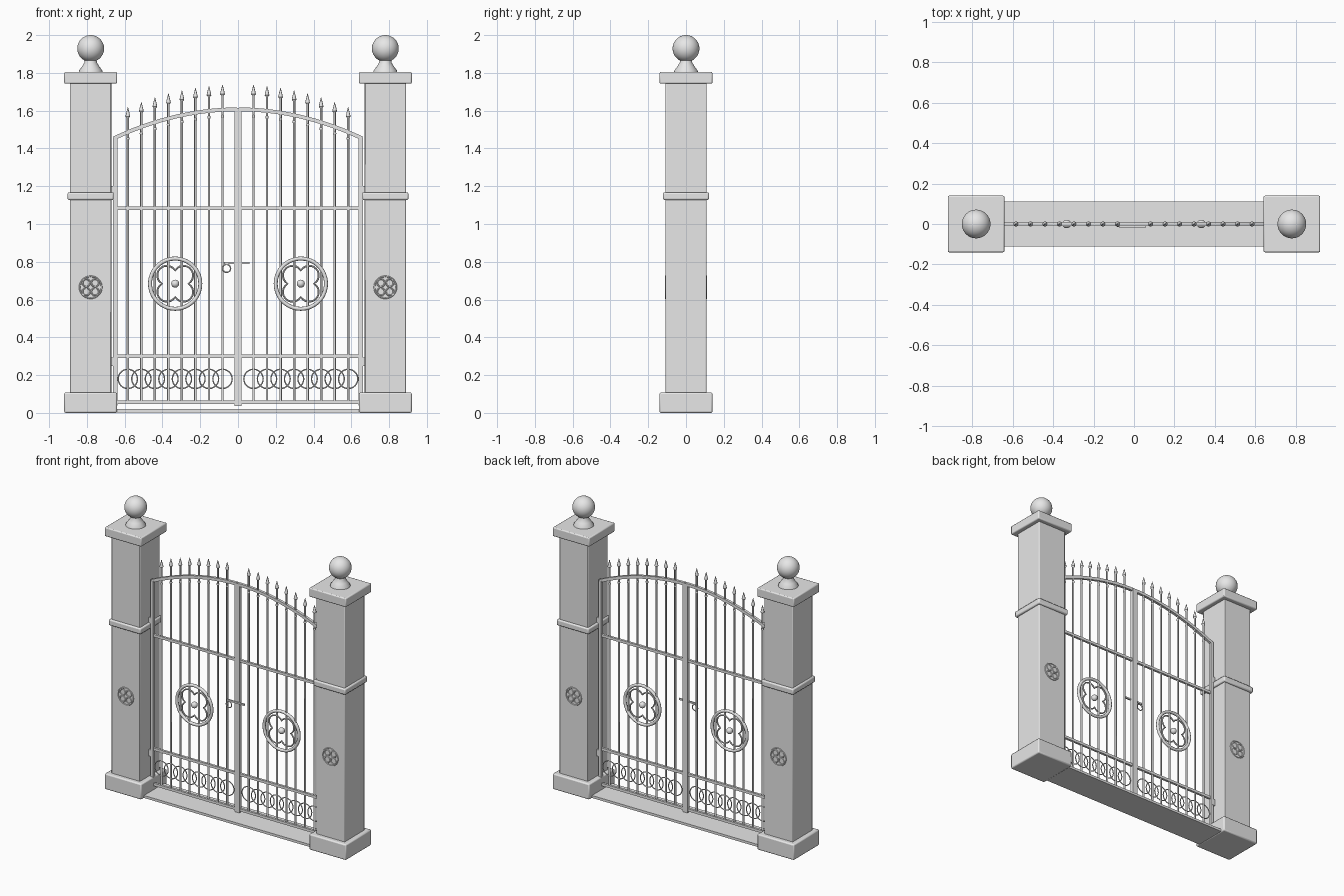
import bpy, bmesh, math
from mathutils import Vector

if "Cube" in bpy.data.objects:
    bpy.data.objects.remove(bpy.data.objects["Cube"])

grey = bpy.data.materials.new("stone_and_iron_grey")
grey.diffuse_color = (0.8, 0.8, 0.8, 1)
grey.use_nodes = True
grey.node_tree.nodes["Principled BSDF"].inputs["Base Color"].default_value = grey.diffuse_color


def finish(name, bm, bevel=0, angle=40):
    bmesh.ops.recalc_face_normals(bm, faces=bm.faces)
    me = bpy.data.meshes.new(name)
    bm.to_mesh(me)
    bm.free()
    me.materials.append(grey)
    ob = bpy.data.objects.new(name, me)
    bpy.context.collection.objects.link(ob)
    if bevel:
        mod = ob.modifiers.new("soft_edges", 'BEVEL')
        mod.width, mod.segments = bevel, 2
    bpy.ops.object.select_all(action='DESELECT')
    ob.select_set(True)
    bpy.context.view_layer.objects.active = ob
    bpy.ops.object.shade_smooth_by_angle(angle=math.radians(angle))
    return ob


def box(name, x0, x1, y0, y1, z0, z1, bevel=0):
    bm = bmesh.new()
    bmesh.ops.create_cube(bm, size=1)
    for v in bm.verts:
        v.co = ((x0 + x1) / 2 + v.co.x * (x1 - x0),
                (y0 + y1) / 2 + v.co.y * (y1 - y0),
                (z0 + z1) / 2 + v.co.z * (z1 - z0))
    return finish(name, bm, bevel)


def lathe(name, x, profile, n):
    """Spin (radius, z) points around a vertical axis at x."""
    bm = bmesh.new()
    rings = [[bm.verts.new((x + r * math.cos(math.tau * i / n),
                            r * math.sin(math.tau * i / n), z)) for i in range(n)]
             for r, z in profile]
    for a, b in zip(rings, rings[1:]):
        for i in range(n):
            j = (i + 1) % n
            bm.faces.new((a[i], a[j], b[j], b[i]))
    bm.faces.new(rings[0])
    bm.faces.new(rings[-1])
    return finish(name, bm)


def sphere(name, x, y, z, r, u=24, v=16):
    bm = bmesh.new()
    bmesh.ops.create_uvsphere(bm, u_segments=u, v_segments=v, radius=r)
    bmesh.ops.translate(bm, verts=bm.verts, vec=(x, y, z))
    return finish(name, bm)


def sweep(name, path, section, closed=True, y=0):
    """Sweep a (sideways, y) section along a path of (x, z) points."""
    bm = bmesh.new()
    n, m = len(path), len(section)
    rings = []
    for i, p in enumerate(path):
        a = path[(i - 1) % n] if closed or i else p
        b = path[(i + 1) % n] if closed or i < n - 1 else p
        t = (Vector(b) - Vector(a)).normalized()
        rings.append([bm.verts.new((p[0] - t.y * s, y + d, p[1] + t.x * s))
                      for s, d in section])
    for i in range(n if closed else n - 1):
        a, b = rings[i], rings[(i + 1) % n]
        for k in range(m):
            q = (k + 1) % m
            bm.faces.new((a[k], a[q], b[q], b[k]))
    if not closed:
        bm.faces.new(rings[0])
        bm.faces.new(rings[-1])
    return finish(name, bm)


def disc(r, n, squash=1):
    return [(r * math.cos(math.tau * k / n), squash * r * math.sin(math.tau * k / n))
            for k in range(n)]


def circle(x, z, r, n=40):
    return [(x + a, z + b) for a, b in disc(r, n)]


def quatrefoil(x, z, c, r):
    """Four diagonal lobes that meet in cusps on the axes."""
    half = math.pi / 4 + math.acos(c / r)
    half = math.pi - math.acos(c / r) - math.pi / 4
    pts = []
    for q in range(4):
        mid = math.pi / 4 + q * math.pi / 2
        cx, cz = c * math.sqrt(2) * math.cos(mid), c * math.sqrt(2) * math.sin(mid)
        for k in range(12):
            a = mid + half * (2 * k / 12 - 1)
            pts.append((x + cx + r * math.cos(a), z + cz + r * math.sin(a)))
    return pts


def arch(x):
    return 1.607 - 0.15 * (x / 0.65) ** 2


# Threshold between the pillars
box("threshold", -0.66, 0.66, -0.11, 0.11, 0.003, 0.02)

for s, side in ((-1, "left"), (1, "right")):
    # Stone pillar with base, band, cap and ball finial
    px = 0.78 * s
    for part, h, z0, z1, bev in (("base", 0.14, 0, 0.108, 0.008),
                                 ("shaft", 0.109, 0.10, 1.75, 0.005),
                                 ("band", 0.122, 1.127, 1.168, 0.008),
                                 ("cap", 0.14, 1.743, 1.805, 0.007)):
        box(f"{side}_pillar_{part}", px - h, px + h, -h, h, z0, z1, bev)
    lathe(f"{side}_finial_neck", px,
          [(0.064, 1.80), (0.062, 1.812), (0.045, 1.835), (0.033, 1.855), (0.03, 1.88)], 24)
    sphere(f"{side}_finial_ball", px, 0, 1.929, 0.071, 32, 20)

    # Thin round ornaments on the pillar front and back
    for y, face in ((-0.109, "front"), (0.109, "back")):
        sweep(f"{side}_{face}_ornament_ring", circle(px, 0.665, 0.058, 28), disc(0.004, 6), y=y)
        for k in range(4):
            a = math.pi / 4 + k * math.pi / 2
            sweep(f"{side}_{face}_ornament_petal",
                  circle(px + 0.033 * math.cos(a), 0.665 + 0.033 * math.sin(a), 0.02, 14),
                  disc(0.004, 6), y=y)

    # Gate leaf frame
    def span(name, a, b, d, z0, z1):
        return box(f"{side}_{name}", min(a * s, b * s), max(a * s, b * s), -d, d, z0, z1)

    span("hinge_stile", 0.639, 0.661, 0.011, 0.04, 1.458)
    span("meeting_stile", 0.001, 0.019, 0.011, 0.037, 1.615)
    for z in (0.057, 0.30, 1.083):
        span("rail", 0.015, 0.645, 0.008, z - 0.009, z + 0.009)
    top = [(s * (0.005 + 0.652 * k / 24), arch(0.005 + 0.652 * k / 24)) for k in range(25)]
    sweep(f"{side}_arched_rail", top,
          [(-0.01, -0.009), (0.01, -0.009), (0.01, 0.009), (-0.01, 0.009)], closed=False)

    # Hinges to the pillar
    for z in (0.27, 1.18):
        span("hinge", 0.65, 0.675, 0.014, z - 0.022, z + 0.022)

    # Upright bars with spear tips and collars, and the row of rings
    for k in range(8):
        x = 0.082 + 0.0716 * k
        z = arch(x)
        lathe(f"{side}_bar", s * x,
              [(0.0065, 0.05), (0.0065, z + 0.075), (0.0125, z + 0.083),
               (0.009, z + 0.10), (0.0008, z + 0.132)], 10)
        sphere(f"{side}_bar_collar", s * x, 0, z - 0.034, 0.0095, 10, 8)
        sweep(f"{side}_bottom_ring", circle(s * x, 0.18, 0.051, 32), disc(0.0035, 6))

    # Round rosette with quatrefoil and centre boss
    rx, rz = 0.3326 * s, 0.684
    sweep(f"{side}_rosette_ring", circle(rx, rz, 0.133, 56), disc(0.0105, 10))
    sweep(f"{side}_rosette_quatrefoil", quatrefoil(rx, rz, 0.044, 0.051), disc(0.005, 8))
    sphere(f"{side}_rosette_boss", rx, 0, rz, 0.021)

# Latch bar with pull ring
box("latch_bar", -0.075, 0.06, -0.018, -0.008, 0.789, 0.80)
sweep("latch_ring", circle(-0.06, 0.765, 0.021, 24), disc(0.0035, 6), y=-0.013)
